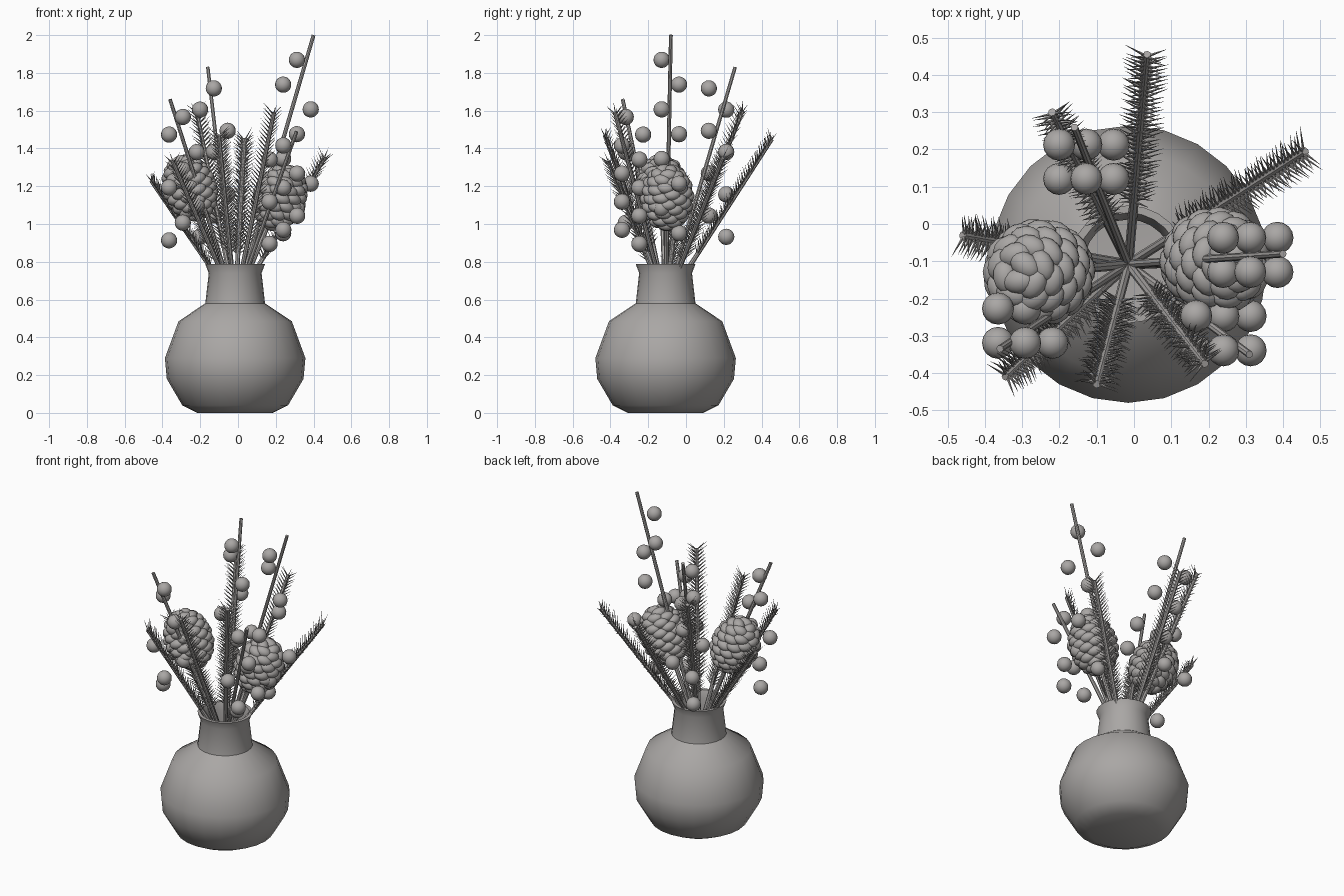
import bpy, bmesh, math, random
from mathutils import Vector, Matrix

random.seed(4)
cube = bpy.data.objects.get("Cube")
if cube:
    bpy.data.objects.remove(cube, do_unlink=True)

clay = bpy.data.materials.new("warm_grey")
clay.use_nodes = True
clay.diffuse_color = (0.40, 0.385, 0.375, 1)
clay.node_tree.nodes["Principled BSDF"].inputs["Base Color"].default_value = clay.diffuse_color

AXIS = Vector((-0.015, -0.108, 0))      # centre line of the vase
BASE = AXIS + Vector((0, 0, 0.58))      # point the stems fan out from


def finish(bm, name, angle=40):
    mesh = bpy.data.meshes.new(name)
    bm.to_mesh(mesh)
    bm.free()
    mesh.materials.append(clay)
    obj = bpy.data.objects.new(name, mesh)
    bpy.context.collection.objects.link(obj)
    bpy.ops.object.select_all(action="DESELECT")
    obj.select_set(True)
    bpy.context.view_layer.objects.active = obj
    bpy.ops.object.shade_smooth_by_angle(angle=math.radians(angle))
    return obj


def add_rod(bm, a, b, r1, r2, sides=8):
    d = b - a
    turn = d.to_track_quat("Z", "Y").to_matrix().to_4x4()
    bmesh.ops.create_cone(bm, cap_ends=True, segments=sides, radius1=r1, radius2=r2,
                          depth=d.length, matrix=Matrix.Translation((a + b) / 2) @ turn)


def add_ball(bm, matrix, u=16, v=10):
    bmesh.ops.create_uvsphere(bm, u_segments=u, v_segments=v, radius=1, matrix=matrix)


# Vase: lathed outer wall, rim, inner wall and floor
def vase():
    profile = [(0, 0), (0.2, 0), (0.28, 0.04), (0.362, 0.18), (0.372, 0.29), (0.3, 0.485),
               (0.158, 0.58), (0.14, 0.74), (0.158, 0.787), (0.138, 0.787), (0.12, 0.74),
               (0.136, 0.57), (0.28, 0.47), (0.35, 0.29), (0.26, 0.06), (0, 0.03)]
    bm = bmesh.new()
    verts = [bm.verts.new(AXIS + Vector((r, 0, z))) for r, z in profile]
    edges = [bm.edges.new(pair) for pair in zip(verts, verts[1:])]
    bmesh.ops.spin(bm, geom=verts + edges, cent=AXIS, axis=(0, 0, 1),
                   angle=math.tau, steps=24, use_duplicate=False)
    bmesh.ops.remove_doubles(bm, verts=bm.verts, dist=0.0005)
    bmesh.ops.recalc_face_normals(bm, faces=bm.faces)
    finish(bm, "vase")


# Berry branch: a bare rod with eight berries in a zigzag around it
def berry_branch(name, tip, centre):
    bm = bmesh.new()
    add_rod(bm, BASE, Vector(tip), 0.012, 0.01)
    finish(bm, name + "_stem")
    bm = bmesh.new()
    step = (tip[2] - 0.82) / 9
    for i in range(8):
        x = centre[0] + (0, -0.073, 0.073)[i % 3]
        y = centre[1] + (-0.046, 0.046)[i % 2]
        place = Matrix.Translation((x, y, tip[2] - step * (i + 1)))
        add_ball(bm, place @ Matrix.Scale(0.043, 4))
    finish(bm, name + "_berries", 60)


# Needle sprig: a rod with pairs of thin spikes swept toward the tip
def needle_sprig(name, tip):
    tip = Vector(tip)
    along = (tip - BASE).normalized()
    side = along.cross(Vector((0, 0, 1))).normalized()
    over = side.cross(along)
    bm = bmesh.new()
    add_rod(bm, BASE, tip, 0.013, 0.011)
    finish(bm, name + "_stem")
    bm = bmesh.new()
    count = 36
    for i in range(count):
        root = BASE.lerp(tip, 0.3 + 0.69 * i / (count - 1))
        for s in (-1, 1):
            for lift in (0.1, 0.75):
                lift += random.uniform(-0.15, 0.15)
                out = side * s * math.cos(lift) + over * math.sin(lift)
                aim = (along * 0.62 + out * 0.78).normalized()
                add_rod(bm, root, root + aim * random.uniform(0.065, 0.085), 0.0045, 0.0003, 4)
    finish(bm, name + "_needles")


# Seed cone: overlapping rounded scales in a spiral over an egg-shaped core
def seed_cone(name, centre):
    centre = Vector(centre)
    along = (centre - BASE).normalized()
    turn = Matrix.Translation(centre) @ along.to_track_quat("Z", "Y").to_matrix().to_4x4()
    bm = bmesh.new()
    add_rod(bm, BASE, centre, 0.014, 0.012)
    finish(bm, name + "_stem")
    bm = bmesh.new()
    add_ball(bm, turn @ Matrix.Diagonal((0.105, 0.105, 0.145, 1)))
    count = 76
    for i in range(count):
        h = 1 - 2 * (i + 0.5) / count
        ring = math.sqrt(1 - h * h)
        spin = i * math.pi * (3 - math.sqrt(5))
        spot = Vector((0.112 * ring * math.cos(spin), 0.112 * ring * math.sin(spin), 0.155 * h))
        pose = Matrix.Translation(spot) @ Matrix.Rotation(spin, 4, "Z")
        add_ball(bm, turn @ pose @ Matrix.Diagonal((0.034, 0.046, 0.03, 1)), 12, 8)
    finish(bm, name + "_scales", 60)


vase()
berry_branch("tall_branch", (0.40, -0.08, 2.0), (0.312, -0.083))
berry_branch("back_branch", (-0.16, 0.26, 1.83), (-0.128, 0.167))
berry_branch("right_branch", (-0.36, -0.335, 1.66), (-0.292, -0.273))
berry_branch("left_branch", (0.31, -0.35, 1.49), (0.24, -0.293))

sprig_tips = [(0.035, 0.455, 1.45), (0.46, 0.195, 1.35), (-0.46, -0.03, 1.23),
              (-0.345, -0.41, 1.33), (-0.1, -0.43, 1.47), (0.19, -0.375, 1.59),
              (-0.22, 0.3, 1.6)]
for number, tip in enumerate(sprig_tips, 1):
    needle_sprig(f"sprig_{number}", tip)

seed_cone("right_cone", (-0.255, -0.13, 1.19))
seed_cone("left_cone", (0.22, -0.1, 1.14))
